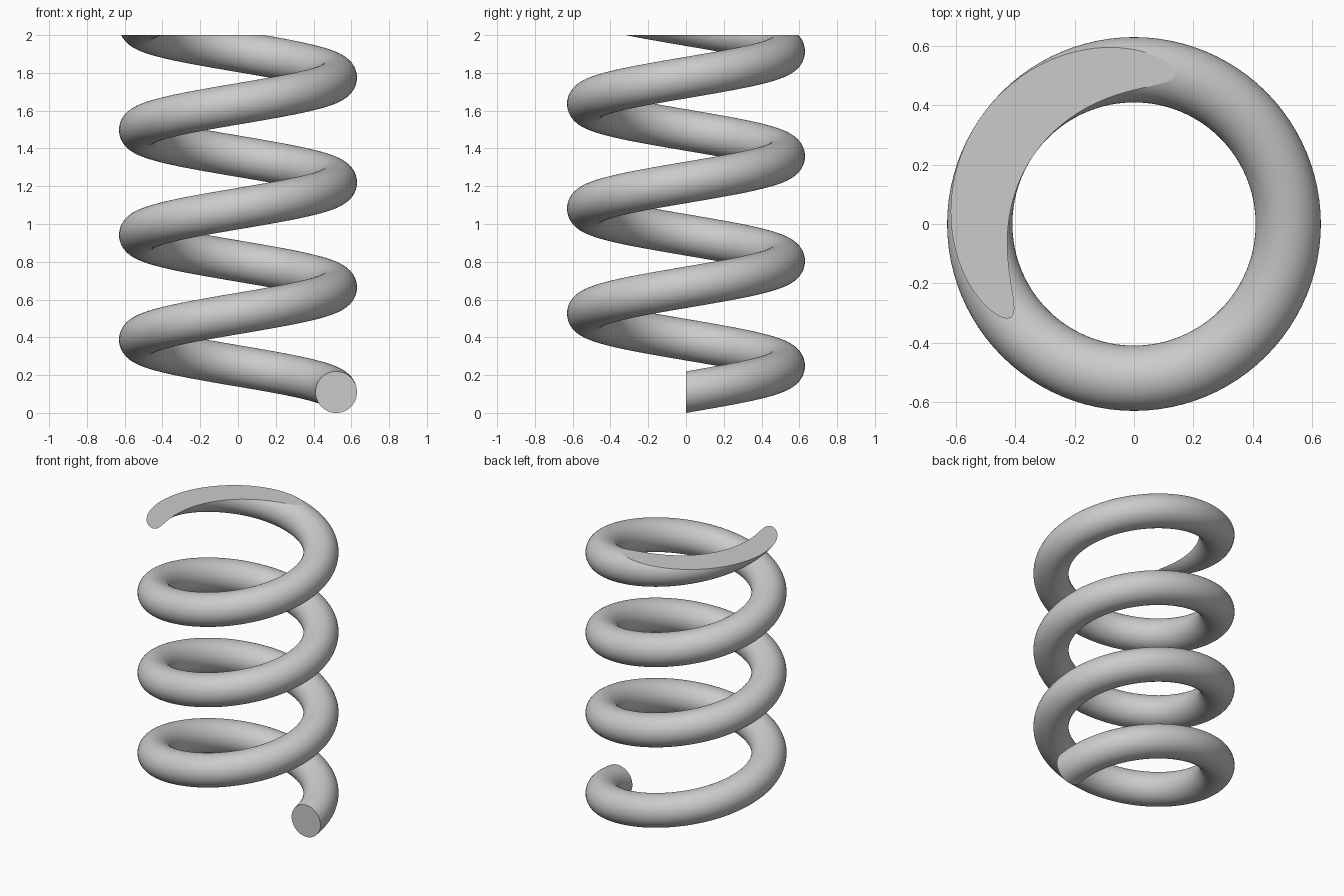
import bpy
import bmesh
from math import pi, sin, cos
from mathutils import Vector

cube = bpy.data.objects.get("Cube")
if cube:
    bpy.data.objects.remove(cube)

COIL_RADIUS = 0.52
WIRE_RADIUS = 0.11
PITCH = 0.555
HEIGHT = 2.0
TURNS = 3.75
STEPS_PER_TURN = 96
SIDES = 48

# Plain grey metal
steel = bpy.data.materials.new("grey_steel")
steel.use_nodes = True
grey = (0.6, 0.6, 0.6, 1)
steel.diffuse_color = grey
steel.node_tree.nodes["Principled BSDF"].inputs["Base Color"].default_value = grey

# Round wire section, standing upright at the start of the coil
bm = bmesh.new()
ring = []
for i in range(SIDES):
    a = 2 * pi * i / SIDES
    ring.append(bm.verts.new((COIL_RADIUS + WIRE_RADIUS * cos(a), 0,
                              WIRE_RADIUS + WIRE_RADIUS * sin(a))))
edges = [bm.edges.new((ring[i - 1], ring[i])) for i in range(SIDES)]

# Wind the section up around the axis
steps = int(TURNS * STEPS_PER_TURN)
bmesh.ops.spin(bm, geom=ring + edges, cent=(0, 0, 0), axis=(0, 0, 1),
               dvec=Vector((0, 0, PITCH / STEPS_PER_TURN)),
               angle=2 * pi * TURNS, steps=steps, use_duplicate=False)

# Grind the top flat, then cap both open ends
bmesh.ops.bisect_plane(bm, geom=bm.verts[:] + bm.edges[:] + bm.faces[:],
                       dist=1e-6, plane_co=(0, 0, HEIGHT), plane_no=(0, 0, 1),
                       clear_outer=True)
bmesh.ops.holes_fill(bm, edges=[e for e in bm.edges if e.is_boundary], sides=0)
bmesh.ops.recalc_face_normals(bm, faces=bm.faces[:])

mesh = bpy.data.meshes.new("coil_spring")
bm.to_mesh(mesh)
bm.free()
mesh.materials.append(steel)
spring = bpy.data.objects.new("coil_spring", mesh)
bpy.context.collection.objects.link(spring)

# Smooth wire with crisp end faces
bpy.ops.object.select_all(action="DESELECT")
spring.select_set(True)
bpy.context.view_layer.objects.active = spring
bpy.ops.object.shade_smooth_by_angle(angle=pi / 6)
for face in mesh.polygons:
    if len(face.vertices) > 8:
        face.use_smooth = False
